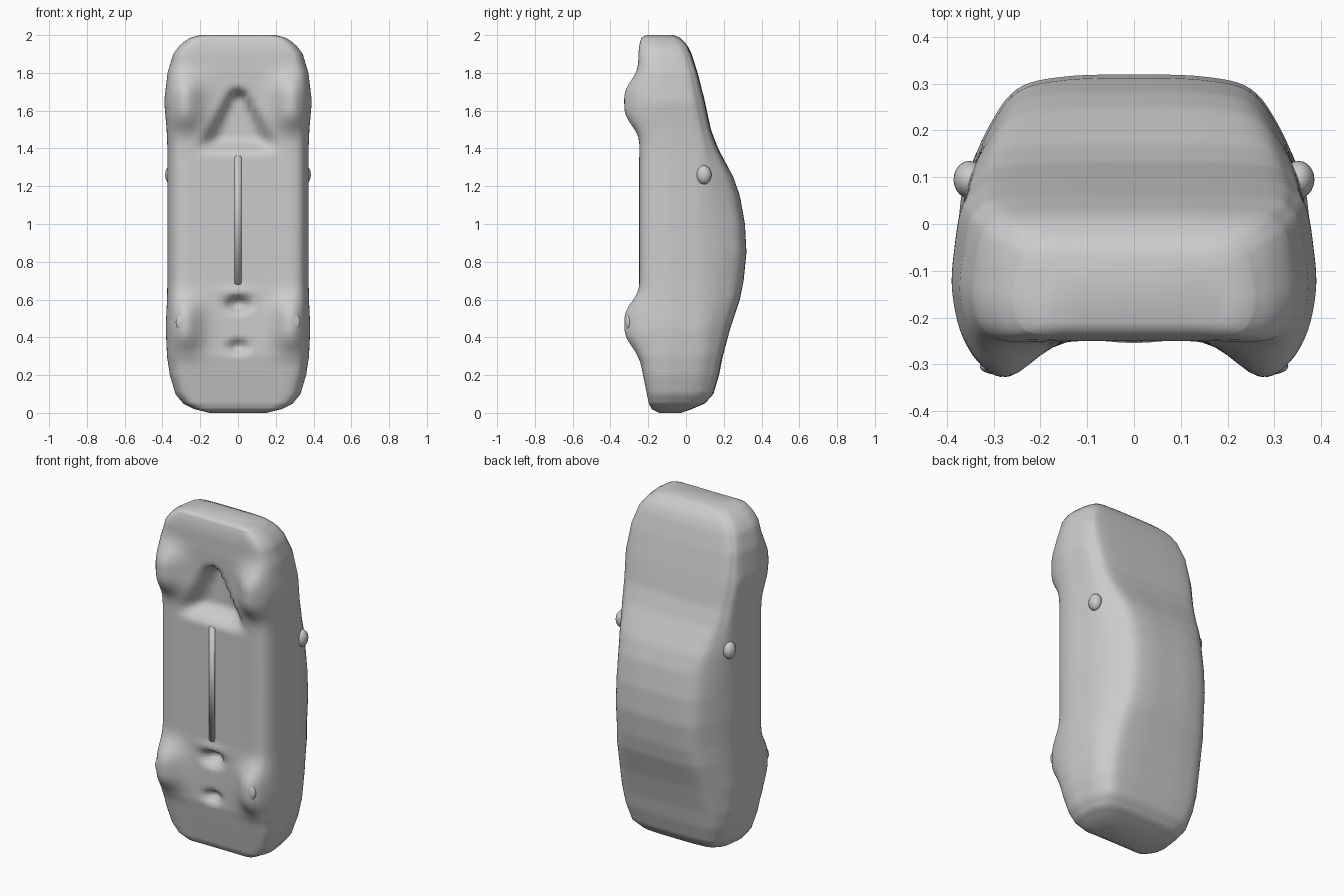
import bpy, bmesh, math

cube = bpy.data.objects.get("Cube")
if cube:
    bpy.data.objects.remove(cube, do_unlink=True)

grey = bpy.data.materials.new("plain grey")
grey.use_nodes = True
grey.diffuse_color = (0.6, 0.6, 0.6, 1)
grey.node_tree.nodes["Principled BSDF"].inputs["Base Color"].default_value = (0.6, 0.6, 0.6, 1)


def make_object(name, bm):
    mesh = bpy.data.meshes.new(name)
    bm.to_mesh(mesh)
    bm.free()
    mesh.materials.append(grey)
    for p in mesh.polygons:
        p.use_smooth = True
    obj = bpy.data.objects.new(name, mesh)
    bpy.context.scene.collection.objects.link(obj)
    return obj


# Body stations: height, half width, underside y, shoulder y, roof y, roof half width
STATIONS = [
    (0.00, .150, -.140, -.07, -.030, .10),
    (0.02, .230, -.180, -.03, .030, .17),
    (0.05, .290, -.195, .02, .100, .21),
    (0.10, .330, -.205, .04, .145, .25),
    (0.20, .360, -.225, .06, .175, .27),
    (0.30, .375, -.243, .08, .195, .275),
    (0.45, .382, -.243, .09, .235, .27),
    (0.60, .375, -.243, .10, .285, .26),
    (0.70, .373, -.243, .10, .305, .25),
    (0.85, .373, -.243, .10, .320, .25),
    (1.00, .373, -.243, .09, .312, .25),
    (1.15, .373, -.243, .09, .285, .25),
    (1.25, .373, -.243, .09, .250, .26),
    (1.40, .373, -.243, .08, .170, .28),
    (1.50, .377, -.243, .06, .132, .29),
    (1.65, .390, -.243, .03, .100, .30),
    (1.80, .372, -.250, .00, .062, .30),
    (1.90, .342, -.250, -.03, .030, .27),
    (1.95, .305, -.245, -.05, .005, .24),
    (1.985, .255, -.235, -.08, -.030, .20),
    (2.00, .200, -.210, -.11, -.065, .15),
]


def station(z):
    for a, b in zip(STATIONS, STATIONS[1:]):
        if z <= b[0]:
            t = (z - a[0]) / (b[0] - a[0])
            return [p + (q - p) * t for p, q in zip(a, b)][1:]
    return STATIONS[-1][1:]


def smooth_path(pts, steps):
    """Catmull-Rom curve; the ends are reflected so both sides join smoothly."""
    ext = [(-pts[1][0], pts[1][1])] + pts + [(-pts[-2][0], pts[-2][1])]
    out = []
    for a, b, c, d in zip(ext, ext[1:], ext[2:], ext[3:]):
        for k in range(steps):
            t = k / steps
            out.append(tuple(0.5 * (2 * q + (r - p) * t + (2 * p - 5 * q + 4 * r - s) * t * t
                                    + (3 * q - p - 3 * r + s) * t ** 3)
                             for p, q, r, s in zip(a, b, c, d)))
    return out + [pts[-1]]


def ramp(v, lo, hi):
    t = min(1, max(0, (v - lo) / (hi - lo)))
    return t * t * (3 - 2 * t)


def underside(x, z):
    """Wheel swellings (down), axle recess and small pits (up)."""
    ax = abs(x)
    d = 0
    for wheel_z in (0.47, 1.64):
        d -= .082 * math.exp(-abs((z - wheel_z) / .135) ** 3 - (abs(ax - .28) / .09) ** 2)
    half = max(.01, .22 * (1.76 - z) / .34)
    d += .09 * ramp(z, 1.36, 1.46) * (1 - ramp(z, 1.66, 1.74)) * (1 - ramp(ax, half * .45, half * 1.05))
    for pit_z, r, depth in ((.575, .055, .07), (.35, .045, .05)):
        d += depth * math.exp(-((ax / r) ** 2 + ((z - pit_z) / (r * .7)) ** 2) ** 1.5)
    # soft lip around the rear pits
    d -= .012 * math.exp(-(ax / .09) ** 2 - ((z - .64) / .025) ** 2)
    return d


def ring(z):
    w, yb, ys, yt, wt = station(z)
    h, g = ys - yb, yt - ys
    pts = [(0, yb), (.45 * w, yb), (.8 * w, yb), (.94 * w, yb + .12 * h), (w, yb + .4 * h),
           (.985 * w, yb + .72 * h), (.95 * w, ys), (.5 * (.95 * w + wt) + .01, ys + .48 * g),
           (wt, yt - .14 * g), (.6 * wt, yt - .02 * g), (0, yt)]
    half = []
    for x, y in smooth_path(pts, 6):
        weight = ramp(-y, .06, .22)
        half.append((x, y + weight * underside(x, z)))
    return half + [(-x, y) for x, y in reversed(half[1:-1])]


# Car body, lofted from tail (bottom) to nose (top)
levels = sorted({round(i * .02, 3) for i in range(101)} | {.01, .03, .05, 1.97, 1.985, 1.993})
bm = bmesh.new()
rows = [[bm.verts.new((x, y, z)) for x, y in ring(z)] for z in levels]
n = len(rows[0])
for lo, hi in zip(rows, rows[1:]):
    for j in range(n):
        k = (j + 1) % n
        bm.faces.new((lo[j], lo[k], hi[k], hi[j]))
bm.faces.new(list(reversed(rows[0])))
bm.faces.new(rows[-1])
make_object("car_body", bm)


def blob(name, centre, size):
    bm = bmesh.new()
    bmesh.ops.create_icosphere(bm, subdivisions=3, radius=1)
    for v in bm.verts:
        v.co = [c + s * q for c, s, q in zip(centre, size, v.co)]
    make_object(name, bm)


# Door mirrors and wheel hub knobs
for side, sx in (("left", 1), ("right", -1)):
    blob(side + "_mirror", (sx * .352, .095, 1.26), (.034, .04, .05))
    blob(side + "_rear_knob", (sx * .285, -.305, .48), (.045, .018, .05))

# Slim pipe ridge along the underside
bm = bmesh.new()
bmesh.ops.create_cube(bm, size=1)
for v in bm.verts:
    v.co = (v.co.x * .035, v.co.y * .012 - .243, v.co.z * .68 + 1.02)
bmesh.ops.bevel(bm, geom=bm.edges[:], offset=.004, segments=2, affect='EDGES')
make_object("underside_ridge", bm)
